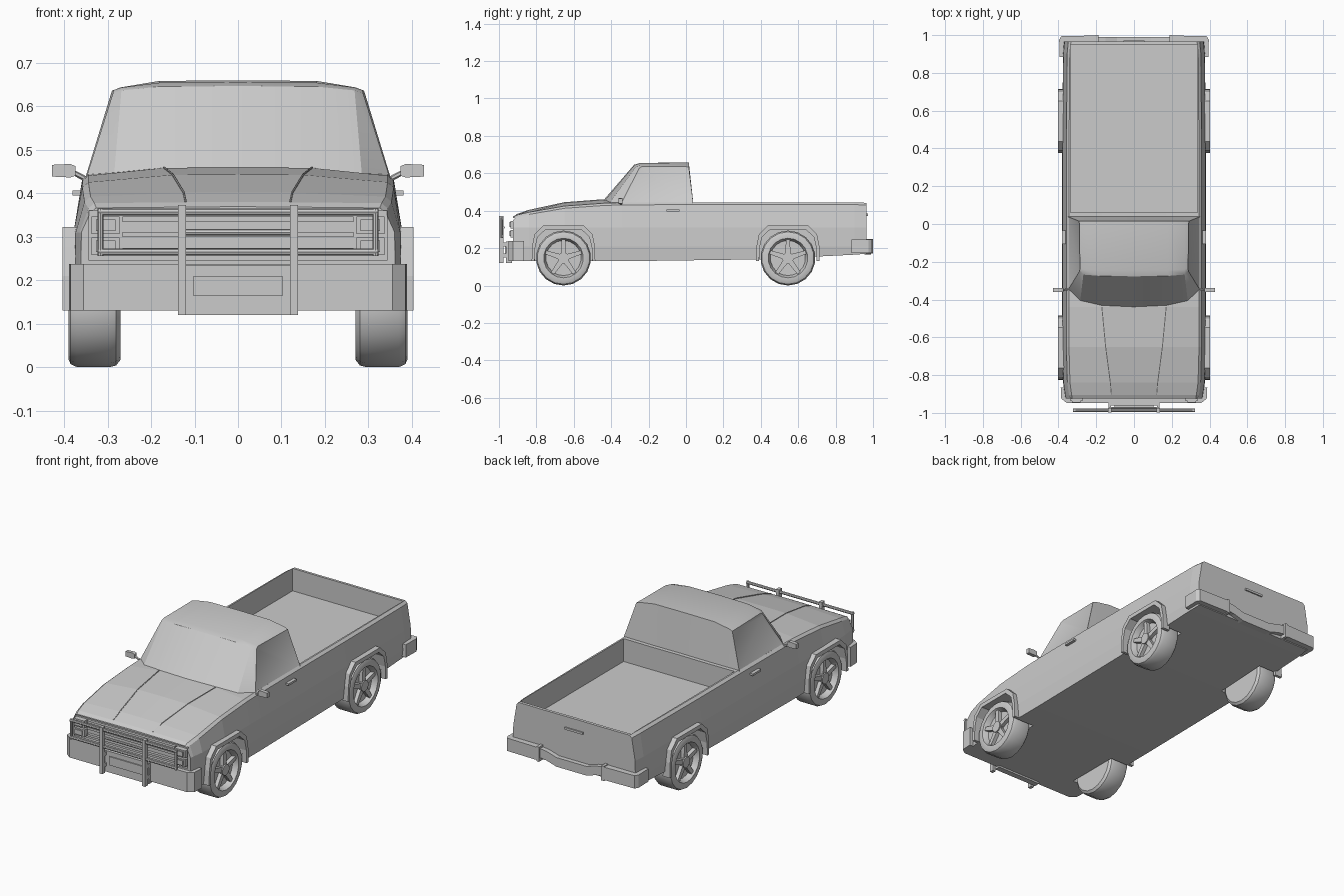
import bpy
import bmesh
import math
from mathutils import Matrix, Vector

default_cube = bpy.data.objects.get("Cube")
if default_cube:
    bpy.data.objects.remove(default_cube, do_unlink=True)

grey = bpy.data.materials.new("plain_grey")
grey.use_nodes = True
grey.diffuse_color = (0.6, 0.6, 0.6, 1)
for node in grey.node_tree.nodes:
    if node.type == 'BSDF_PRINCIPLED':
        node.inputs["Base Color"].default_value = (0.6, 0.6, 0.6, 1)


# ---- helpers ----
def finish(name, bm, smooth=False):
    """Turn a bmesh into a named object with the shared material."""
    bmesh.ops.recalc_face_normals(bm, faces=bm.faces[:])
    mesh = bpy.data.meshes.new(name)
    bm.to_mesh(mesh)
    bm.free()
    mesh.materials.append(grey)
    obj = bpy.data.objects.new(name, mesh)
    bpy.context.scene.collection.objects.link(obj)
    if smooth:
        bpy.ops.object.select_all(action='DESELECT')
        obj.select_set(True)
        bpy.context.view_layer.objects.active = obj
        bpy.ops.object.shade_smooth_by_angle(angle=math.radians(28))
    return obj


def loft(name, rings, smooth=False):
    """Skin a row of closed rings and cap both ends."""
    bm = bmesh.new()
    rows = [[bm.verts.new(p) for p in ring] for ring in rings]
    count = len(rows[0])
    for a, b in zip(rows, rows[1:]):
        for i in range(count):
            j = (i + 1) % count
            bm.faces.new((a[i], a[j], b[j], b[i]))
    bm.faces.new(rows[0])
    bm.faces.new(rows[-1])
    return finish(name, bm, smooth)


def box(name, x, y, z):
    """Box from (low, high) ranges."""
    ring = [(x[0], y[0]), (x[1], y[0]), (x[1], y[1]), (x[0], y[1])]
    return loft(name, [[(px, py, h) for px, py in ring] for h in z])


def rod(name, start, end, radius, sides=8):
    start, end = Vector(start), Vector(end)
    axis = end - start
    bm = bmesh.new()
    turn = axis.to_track_quat('Z', 'Y').to_matrix().to_4x4()
    bmesh.ops.create_cone(bm, cap_ends=True, segments=sides, radius1=radius, radius2=radius,
                          depth=axis.length, matrix=Matrix.Translation((start + end) / 2) @ turn)
    return finish(name, bm)


def cut(obj, cutter):
    """Subtract the cutter for good, then remove it."""
    mod = obj.modifiers.new("cut", 'BOOLEAN')
    mod.operation = 'DIFFERENCE'
    mod.solver = 'EXACT'
    mod.object = cutter
    bpy.context.view_layer.objects.active = obj
    bpy.ops.object.modifier_apply(modifier=mod.name)
    bpy.data.objects.remove(cutter, do_unlink=True)


def span(side, low, high):
    return tuple(sorted((side * low, side * high)))


def both_ways(half):
    """Mirror half a ring (running from outside to the centre line) across x."""
    return half + [(-x, y, z) for x, y, z in reversed(half) if x > 0]


# ---- main body: y, half width, underside, shoulder, centre height, hood crease ----
stations = [
    (-.925, .362, .13, .366, .369, .12),
    (-.905, .366, .13, .377, .380, .12),
    (-.84, .375, .13, .392, .402, .125),
    (-.65, .38, .13, .425, .443, .15),
    (-.44, .38, .13, .44, .459, .17),
    (-.34, .38, .13, .443, .457, .17),
    (.03, .38, .135, .445, .445, .17),
    (.4, .38, .14, .445, .445, .17),
    (.9, .376, .165, .445, .445, .17),
    (.965, .37, .17, .442, .442, .17),
]
rings = []
for y, w, under, shoulder, top, crease in stations:
    rings.append(both_ways([
        (w - .006, y, under), (w, y, .21), (w - .002, y, .31),
        (w - .022, y, shoulder - .012), (w - .036, y, shoulder),
        (crease, y, top - .001), (0, y, top)]))
body = loft("body", rings, smooth=False)
cut(body, box("bed_cutter", (-.335, .335), (.06, .95), (.32, .6)))
cut(body, box("grille_cutter", (-.342, .342), (-1, -.91), (.245, .36)))

# ---- wheel wells, flares and wheels ----
arch = [(-.154, .10), (-.152, .2), (-.138, .26), (-.095, .3)]
arch += [(-y, z) for y, z in reversed(arch)]
flare = [(-.17, .13), (-.168, .21), (-.155, .275), (-.107, .322)]
flare += [(-y, z) for y, z in reversed(flare)]
tyre = [(.27, .13), (.28, .143), (.295, .147), (.37, .147), (.385, .14),
        (.39, .128), (.39, .106), (.378, .1), (.36, .094)]
AXLE = .147

for end, cy in (("front", -.655), ("rear", .545)):
    for side, hand in ((1, "left"), (-1, "right")):
        tag = end + "_" + hand
        cut(body, loft("well_cutter", [[(side * x, cy + y, z) for y, z in arch] for x in (.265, .5)]))
        inner = [(y, max(z, .13)) for y, z in reversed(arch)]
        loft(tag + "_flare", [[(side * x, cy + y, z) for y, z in flare + inner]
                              for x in (.36, .403)])
        circle = [math.tau * (i + .5) / 18 for i in range(18)]
        loft(tag + "_wheel", [[(side * x, cy + r * math.cos(a), AXLE + r * math.sin(a))
                               for a in circle] for x, r in tyre], smooth=True)
        rod(tag + "_hub", (side * .35, cy, AXLE), (side * .386, cy, AXLE), .03, 10)
        # five tapered spokes
        for k in range(5):
            a = math.pi / 2 + math.tau * k / 5
            out = Vector((0, math.cos(a), math.sin(a)))
            across = Vector((0, -math.sin(a), math.cos(a)))
            profile = [out * .015 + across * .015, out * .1 + across * .01,
                       out * .1 - across * .01, out * .015 - across * .015]
            loft(tag + "_spoke", [[p + Vector((side * x, cy, AXLE)) for p in profile]
                                  for x in (.355, .38)])

# ---- cab: rows across the width, from windscreen base to rear window base ----
cab_rows = [
    [(.35, -.35, .432), (.285, -.41, .44), (.17, -.435, .453), (0, -.442, .455)],
    [(.288, -.25, .628), (.268, -.268, .636), (.18, -.275, .645), (0, -.277, .646)],
    [(.286, -.235, .637), (.268, -.24, .643), (.18, -.245, .654), (0, -.245, .655)],
    [(.29, .015, .635), (.27, .015, .643), (.18, .015, .658), (0, .015, .659)],
    [(.352, .04, .432), (.285, .04, .432), (.18, .04, .432), (0, .04, .432)],
]
bm = bmesh.new()
grid = [[bm.verts.new(p) for p in both_ways(row)] for row in cab_rows]
for a, b in zip(grid, grid[1:]):
    for i in range(len(a) - 1):
        bm.faces.new((a[i], a[i + 1], b[i + 1], b[i]))
windows = [bm.faces.new([row[i] for row in grid]) for i in (0, -1)]
bm.faces.new(grid[0] + grid[-1][::-1])
bmesh.ops.recalc_face_normals(bm, faces=bm.faces[:])
bmesh.ops.inset_individual(bm, faces=windows, thickness=.012, depth=-.003)
finish("cab", bm, smooth=True)

# ---- front end ----
for z in (.268, .305, .34):
    box("grille_slat", (-.265, .265), (-.925, -.905), (z - .006, z + .006))
loft("front_bumper", [[(x, y, z) for x, y, _ in both_ways(
    [(.388, -.865, 0), (.385, -.925, 0), (.355, -.948, 0)])] for z in (.13, .237)])
box("skid_plate", (-.135, .135), (-.962, -.93), (.12, .235))
box("number_plate", (-.102, .102), (-.968, -.96), (.163, .21))
for z in (.265, .357):
    rod("guard_rail", (-.322, -.986, z), (.322, -.986, z), .008)
rod("guard_middle_rail", (-.13, -.975, .31), (.13, -.975, .31), .007)
for side, hand in ((1, "left"), (-1, "right")):
    for z in (.258, .306):
        box(hand + "_headlight", span(side, .272, .337), (-.938, -.9), (z, z + .04))
        box(hand + "_headlight_lens", span(side, .282, .327), (-.944, -.93), (z + .007, z + .033))
    box(hand + "_guard_post", span(side, .12, .138), (-.999, -.975), (.12, .373))
    rod(hand + "_guard_end", (side * .316, -.986, .255), (side * .316, -.986, .365), .007)
    for z in (.15, .21):
        box(hand + "_guard_bracket", span(side, .122, .136), (-.98, -.93), (z, z + .02))
    # hood creases
    crease = [(side * c, y, top) for y, _, _, _, top, c in stations[1:5]]
    for p, q in zip(crease, crease[1:]):
        rod(hand + "_hood_crease", p, q, .0025, 6)

    # ---- mirrors and door handles ----
    loft(hand + "_mirror", [[(side * x, y, z) for y, z in
                             ((-.36, low), (-.34, low), (-.34, high), (-.36, high))]
                            for x, low, high in ((.374, .44, .462), (.385, .436, .467), (.428, .438, .465))])
    rod(hand + "_mirror_arm", (side * .345, -.345, .43), (side * .38, -.35, .448), .006, 6)
    box(hand + "_door_handle", span(side, .355, .38), (-.105, -.035), (.395, .406))

    # ---- rear bumper corners ----
    plan = [(.2, .96), (.372, .96), (.372, .885), (.394, .885), (.396, .975), (.385, .994), (.2, .998)]
    loft(hand + "_rear_bumper", [[(side * x, y, z) for x, y in plan] for z in (.175, .245)])
    box(hand + "_bumper_clamp", span(side, .188, .204), (.955, 1), (.17, .25))

# ---- dipped middle of the rear bumper, tailgate handle ----
dip = [(-.2, 0), (-.15, -.006), (-.09, -.024), (.09, -.024), (.15, -.006), (.2, 0)]
loft("rear_bumper_middle", [[(x, y, z + d) for y, z in
                             ((.955, .19), (.99, .19), (.99, .24), (.955, .24))] for x, d in dip])
box("tailgate_handle", (-.055, .055), (.96, .972), (.372, .384))
